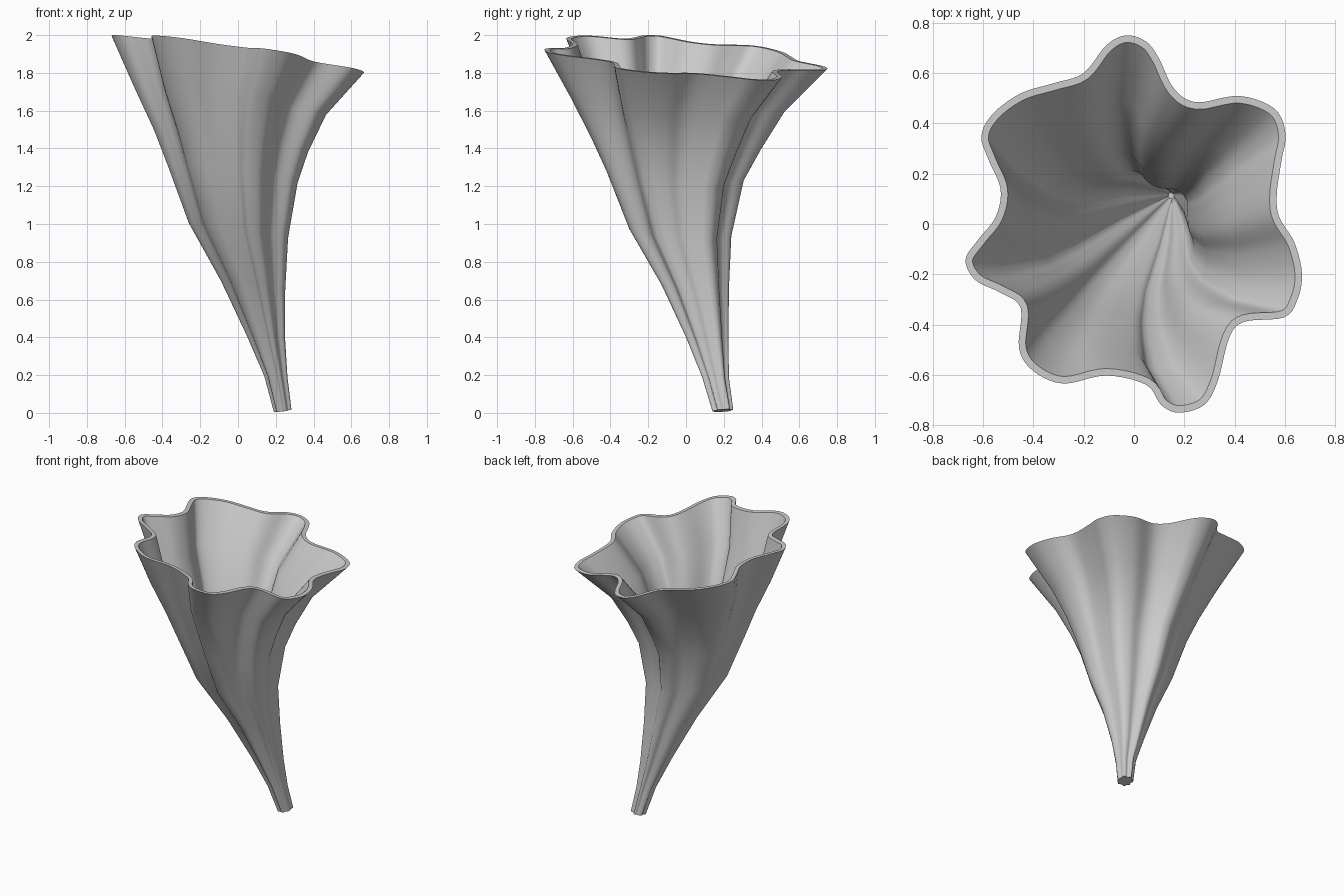
import bpy, bmesh, math
from mathutils import Vector

if "Cube" in bpy.data.objects:
    bpy.data.objects.remove(bpy.data.objects["Cube"])

# Fluted rim outline (x, y), counter-clockwise
RIM = [(.57, .12), (.588, .25), (.605, .36), (.56, .46), (.42, .51), (.25, .485), (.16, .54),
       (.10, .66), (.05, .725), (-.03, .75), (-.11, .71), (-.20, .60), (-.32, .56), (-.45, .52),
       (-.56, .44), (-.607, .35), (-.575, .25), (-.53, .14), (-.55, .03), (-.62, -.06),
       (-.67, -.14), (-.63, -.22), (-.53, -.27), (-.45, -.33), (-.457, -.49), (-.40, -.58),
       (-.28, -.63), (-.11, -.598), (.05, -.635), (.11, -.715), (.18, -.745), (.28, -.715),
       (.335, -.62), (.38, -.45), (.44, -.385), (.60, -.367), (.655, -.29), (.67, -.19),
       (.64, -.07), (.58, .03)]

# Cross-sections: centre height, x min, x max, y min, y max, inner scale, roundness, tilt
SECTIONS = [(.012, .19, .283, .14, .25, 0, .1, -1), (.19, .14, .262, .085, .227, 0, .2, .2),
            (.395, .045, .25, .00, .225, .12, .3, 1), (.67, -.09, .25, -.13, .227, .78, .36, 1),
            (.96, -.26, .265, -.30, .24, .93, .38, 1), (1.26, -.375, .315, -.42, .305, .97, .34, 1),
            (1.43, -.445, .37, -.50, .395, .98, .26, 1), (1.64, -.55, .465, -.61, .52, .99, .12, 1),
            (1.885, -.67, .668, -.75, .75, 1, 0, 1)]
WALL = .028
SUB = 5


def smooth_loop(pts):
    """Closed Catmull-Rom curve through the points."""
    p = [Vector(q) for q in pts]
    n, out = len(p), []
    for i in range(n):
        a, b, c, d = p[i - 1], p[i], p[(i + 1) % n], p[(i + 2) % n]
        for k in range(SUB):
            t = k / SUB
            out.append(.5 * (2 * b + (c - a) * t + (2 * a - 5 * b + 4 * c - d) * t * t
                             + (3 * b - a - 3 * c + d) * t ** 3))
    return out


outer = smooth_loop(RIM)
N = len(outer)
inner = []
for i in range(N):
    tan = (outer[(i + 1) % N] - outer[i - 1]).normalized()
    inner.append(outer[i] + Vector((-tan.y, tan.x)) * WALL)

bm = bmesh.new()


def rounded(loop, k, radius):
    """Soften the flutes toward a circle."""
    return [p.lerp(p.normalized() * radius, k) for p in loop]


def ring(sec, inside):
    """Fit the outline into a tilted cross-section."""
    z, xa, xb, ya, yb, scale, k, tilt = sec
    ref = rounded(outer, k, .65)
    loop = rounded(inner, k, .65 - WALL) if inside else ref
    f = scale if inside else 1
    x0, x1 = min(p.x for p in ref), max(p.x for p in ref)
    y0, y1 = min(p.y for p in ref), max(p.y for p in ref)
    cx, cy = (xa + xb) / 2, (ya + yb) / 2
    vs = []
    for p in loop:
        dx = (p.x - (x0 + x1) / 2) / (x1 - x0) * (xb - xa) * f
        dy = (p.y - (y0 + y1) / 2) / (y1 - y0) * (yb - ya) * f
        vs.append(bm.verts.new((cx + dx, cy + dy, z - tilt * (.15 * dx + .087 * dy))))
    return vs


# Outer wall upward, over the rim, then inner wall down to the throat
rings = [ring(s, False) for s in SECTIONS]
rings += [ring(s, True) for s in reversed(SECTIONS) if s[5] > 0]
for a, b in zip(rings, rings[1:]):
    for i in range(N):
        j = (i + 1) % N
        bm.faces.new((a[i], a[j], b[j], b[i]))
bm.faces.new(rings[0][::-1])
bm.faces.new(rings[-1])
bmesh.ops.recalc_face_normals(bm, faces=bm.faces)

mesh = bpy.data.meshes.new("fluted_trumpet_flower")
bm.to_mesh(mesh)
bm.free()
obj = bpy.data.objects.new("fluted_trumpet_flower", mesh)
bpy.context.collection.objects.link(obj)
bpy.context.view_layer.objects.active = obj
obj.select_set(True)
bpy.ops.object.shade_smooth_by_angle(angle=math.radians(40))
